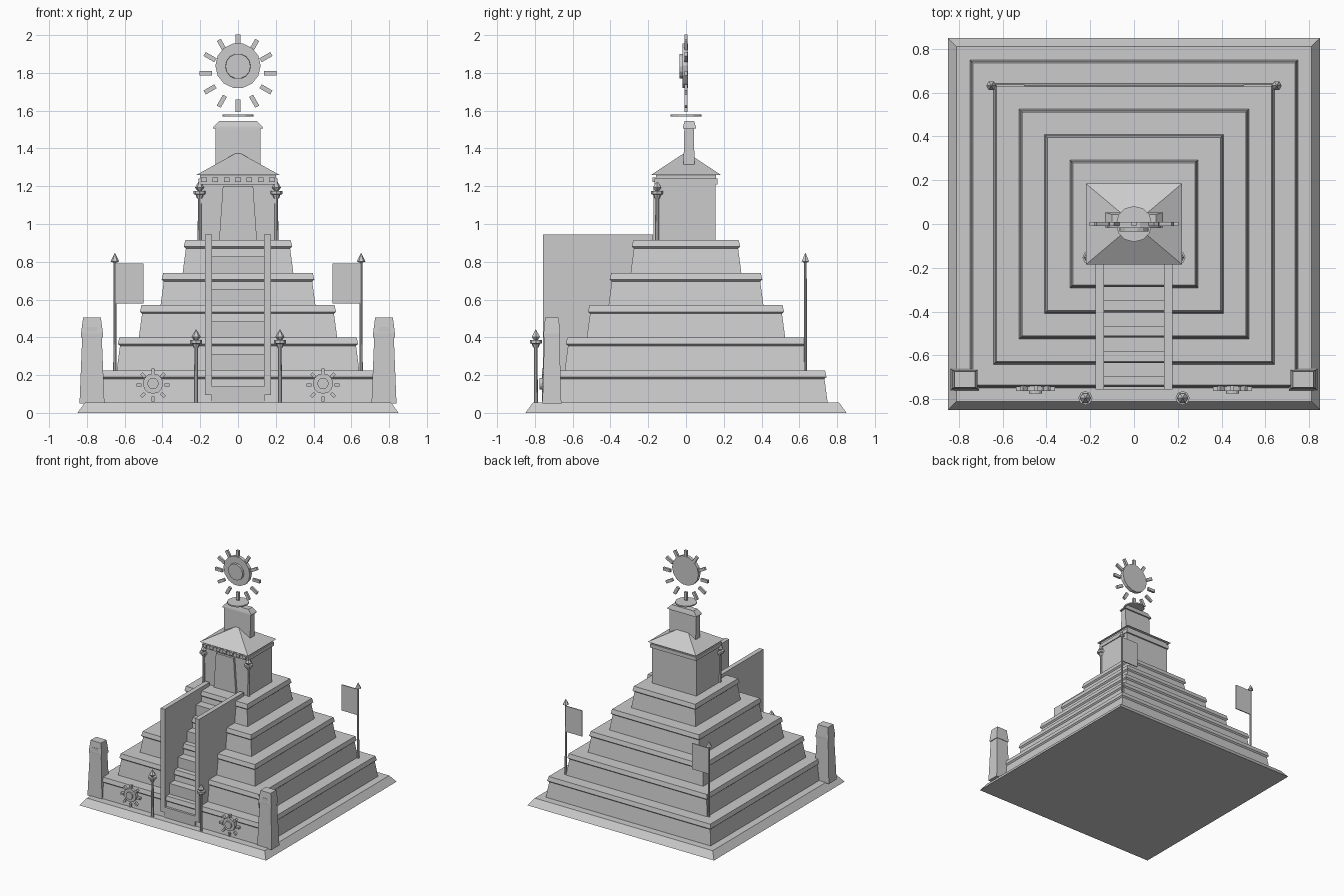
import bpy, bmesh, math
from mathutils import Matrix, Vector

cube = bpy.data.objects.get("Cube")
if cube:
    bpy.data.objects.remove(cube)

stone = bpy.data.materials.new("grey_stone")
stone.use_nodes = True
COLOUR = (0.6, 0.6, 0.6, 1)
stone.diffuse_color = COLOUR
stone.node_tree.nodes["Principled BSDF"].inputs["Base Color"].default_value = COLOUR


def finish(name, bm):
    bmesh.ops.recalc_face_normals(bm, faces=bm.faces)
    mesh = bpy.data.meshes.new(name)
    bm.to_mesh(mesh)
    bm.free()
    mesh.materials.append(stone)
    ob = bpy.data.objects.new(name, mesh)
    bpy.context.collection.objects.link(ob)
    return ob


def loft(bm, rings):
    """Skin a list of equal point rings and close both ends."""
    loops = [[bm.verts.new(p) for p in ring] for ring in rings]
    n = len(loops[0])
    for a, b in zip(loops, loops[1:]):
        for i in range(n):
            j = (i + 1) % n
            bm.faces.new((a[i], a[j], b[j], b[i]))
    bm.faces.new(loops[0][::-1])
    bm.faces.new(loops[-1])


def stack(name, sections, cx=0, cy=0):
    """Rectangular tower from (half width, half depth, height) sections."""
    bm = bmesh.new()
    loft(bm, [[(cx + sx * w, cy + sy * d, z)
               for sx, sy in ((-1, -1), (1, -1), (1, 1), (-1, 1))]
              for w, d, z in sections])
    return finish(name, bm)


def box(name, x0, x1, y0, y1, z0, z1):
    w, d = (x1 - x0) / 2, (y1 - y0) / 2
    return stack(name, [(w, d, z0), (w, d, z1)], (x0 + x1) / 2, (y0 + y1) / 2)


def turned(name, profile, centre, sides=8, facing=False):
    """Polygonal turned part from (radius, height); facing lays it toward -y."""
    bm = bmesh.new()
    loft(bm, [[(r * math.cos(math.tau * i / sides), r * math.sin(math.tau * i / sides), h)
               for i in range(sides)] for r, h in profile])
    if facing:
        bm.transform(Matrix.Rotation(math.pi / 2, 4, "X"))
    bm.transform(Matrix.Translation(Vector(centre)))
    return finish(name, bm)


def rays(name, count, inner, outer, width, thick, centre):
    bm = bmesh.new()
    for i in range(count):
        m = (Matrix.Translation(Vector(centre))
             @ Matrix.Rotation(math.tau * i / count, 4, "Y")
             @ Matrix.Translation((0, 0, (inner + outer) / 2))
             @ Matrix.Diagonal((width, thick, outer - inner, 1)))
        bmesh.ops.create_cube(bm, size=1, matrix=m)
    return finish(name, bm)


def torch(name, x, y, z, h):
    top = z + h
    turned(name + "_pole", [(0.011, z), (0.009, top)], (x, y, 0))
    turned(name + "_bowl", [(0.014, top - 0.005), (0.022, top + 0.016), (0.032, top + 0.018),
                            (0.032, top + 0.036)], (x, y, 0))
    turned(name + "_flame", [(0.012, top + 0.036), (0.025, top + 0.052), (0.001, top + 0.092)],
           (x, y, 0), 6)


# Plinth and five stepped tiers with a small lip on each
stack("plinth", [(0.85, 0.85, 0), (0.81, 0.81, 0.055)])
tops = [0.055, 0.225, 0.4, 0.57, 0.74, 0.915]
halves = [0.75, 0.642, 0.525, 0.41, 0.293]
for i, r in enumerate(halves):
    low, top = tops[i], tops[i + 1]
    stack(f"tier_{i + 1}", [(r, r, low), (r - 0.017, r - 0.017, top - 0.045),
                            (r - 0.006, r - 0.006, top - 0.035),
                            (r - 0.014, r - 0.014, top)])

# Stairway: a half step before each tier, between two tall side walls
for i, r in enumerate(halves):
    front = -0.757 if i == 0 else -(r + halves[i - 1]) / 2
    box(f"stair_{i + 1}", -0.14, 0.14, front, -r + 0.05, tops[i] - 0.01,
        (tops[i] + tops[i + 1]) / 2)
for side, s in (("right", -1), ("left", 1)):
    x0, x1 = sorted((s * 0.137, s * 0.175))
    box(side + "_stair_wall", x0, x1, -0.757, -0.175, 0.095, 0.945)

# Temple with cornice, doorway and hipped roof
box("temple", -0.203, 0.203, -0.155, 0.155, 0.91, 1.215)
box("cornice", -0.21, 0.21, -0.167, 0.167, 1.21, 1.24)
box("roof_base", -0.2, 0.2, -0.16, 0.16, 1.235, 1.262)
stack("roof", [(0.22, 0.185, 1.26), (0.002, 0.002, 1.38)])
for i in range(7):
    x = -0.18 + i * 0.06
    box(f"cornice_block_{i + 1}", x - 0.015, x + 0.015, -0.178, -0.16, 1.222, 1.245)
stack("door", [(0.1, 0.01, 0.915), (0.08, 0.01, 1.2)], 0, -0.163)

# Roof crest
stack("crest", [(0.12, 0.03, 1.29), (0.12, 0.025, 1.505)], 0, 0.016)
stack("crest_cap", [(0.132, 0.035, 1.505), (0.13, 0.034, 1.515), (0.1, 0.025, 1.545)], 0, 0.018)

# Floating ring plate and sun disc
turned("sun_plate", [(0.082, 1.57), (0.082, 1.58)], (0, 0, 0), 12)
turned("sun_disc", [(0.12, -0.01), (0.12, 0.018)], (0, 0, 1.838), 14, True)
turned("sun_boss", [(0.068, 0.01), (0.066, 0.034)], (0, 0, 1.835), 14, True)
rays("sun_rays", 12, 0.138, 0.204, 0.024, 0.018, (0, 0, 1.798))

for side, s in (("right", -1), ("left", 1)):
    # Corner pillars
    px, py = s * 0.773, -0.71
    stack(side + "_pillar", [(0.066, 0.05, 0.05), (0.052, 0.04, 0.4)], px, py)
    stack(side + "_pillar_cap", [(0.058, 0.044, 0.4), (0.058, 0.044, 0.42),
                                 (0.047, 0.036, 0.505)], px, py)
    box(side + "_pillar_panel", px - 0.026, px + 0.026, -0.753, -0.74, 0.42, 0.455)

    # Small sun emblems on the lowest tier
    ex = s * 0.45
    turned(side + "_emblem_disc", [(0.054, 0.73), (0.054, 0.763)], (ex, 0, 0.155), 12, True)
    turned(side + "_emblem_boss", [(0.03, 0.76), (0.03, 0.775)], (ex, 0, 0.155), 12, True)
    rays(side + "_emblem_rays", 8, 0.06, 0.088, 0.016, 0.025, (ex, -0.75, 0.147))

    # Torches beside the stair and the door
    torch(side + "_stair_torch", s * 0.222, -0.795, 0.05, 0.3)
    torch(side + "_door_torch", s * 0.203, -0.153, 0.91, 0.23)

    # Flags
    fx = s * 0.652
    turned(side + "_flag_pole", [(0.009, 0.06), (0.007, 0.81)], (fx, 0.632, 0))
    turned(side + "_flag_tip", [(0.008, 0.795), (0.023, 0.802), (0.001, 0.846)],
           (fx, 0.632, 0), 6)
    x0, x1 = sorted((s * 0.5, fx))
    box(side + "_flag", x0, x1, 0.629, 0.637, 0.578, 0.79)
